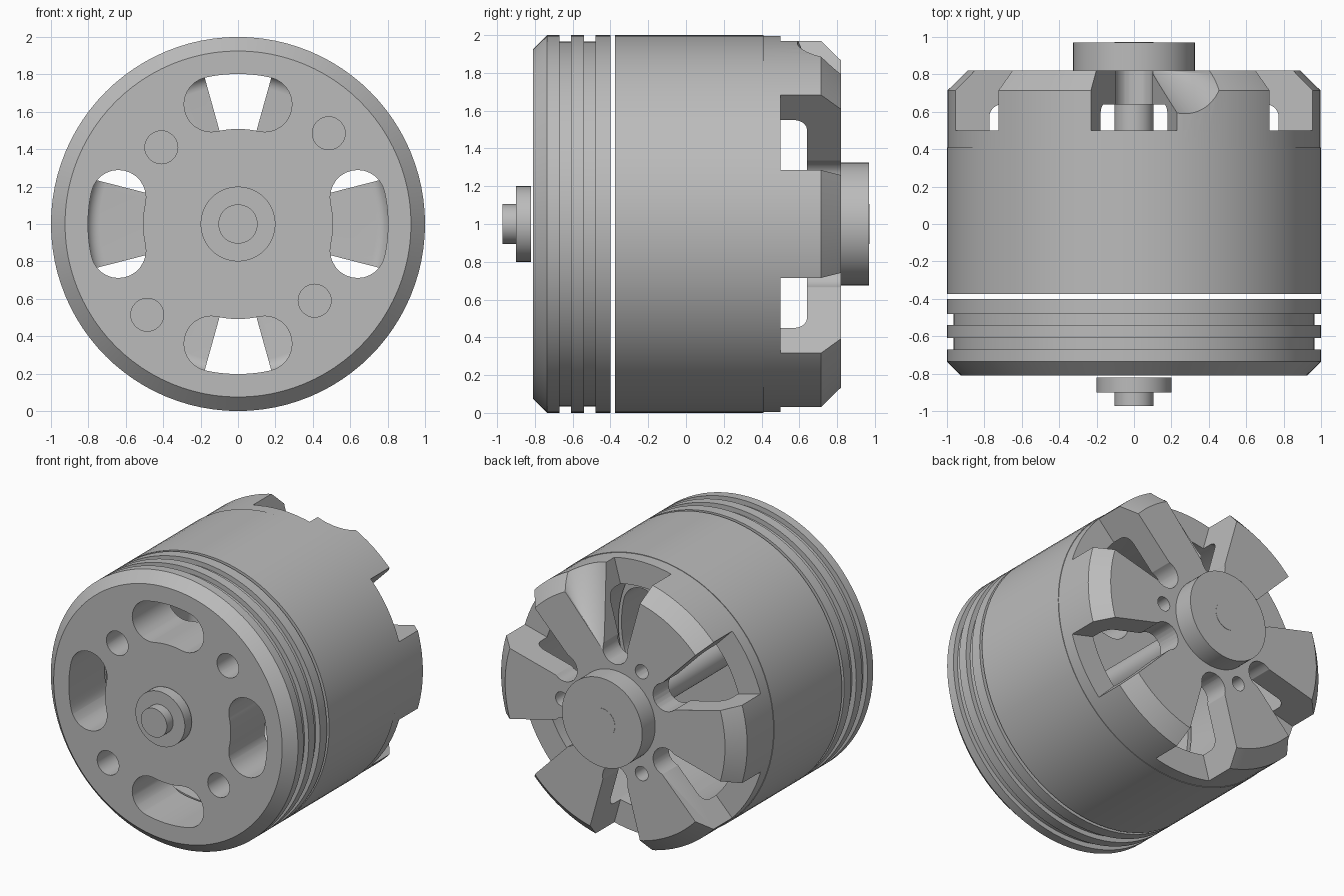
import bpy, bmesh, math
from mathutils import Matrix, Vector

if "Cube" in bpy.data.objects:
    bpy.data.objects.remove(bpy.data.objects["Cube"], do_unlink=True)

SEGMENTS = 96
metal = bpy.data.materials.new("grey metal")
metal.use_nodes = True
metal.diffuse_color = (0.5, 0.5, 0.5, 1)
metal.node_tree.nodes["Principled BSDF"].inputs["Base Color"].default_value = (0.5, 0.5, 0.5, 1)


def finish(bm, name):
    bmesh.ops.recalc_face_normals(bm, faces=bm.faces)
    mesh = bpy.data.meshes.new(name)
    bm.to_mesh(mesh)
    bm.free()
    mesh.materials.append(metal)
    obj = bpy.data.objects.new(name, mesh)
    bpy.context.collection.objects.link(obj)
    return obj


def lathe(name, profile, steps=SEGMENTS):
    """Revolve a closed (radius, y) profile round the y axis."""
    bm = bmesh.new()
    verts = [bm.verts.new((r, y, 0)) for r, y in profile]
    edges = [bm.edges.new((v, verts[i - 1])) for i, v in enumerate(verts)
             if verts[i - 1].co.x + v.co.x > 0]
    bmesh.ops.spin(bm, geom=verts + edges, cent=(0, 0, 0), axis=(0, 1, 0),
                   angle=math.tau, steps=steps, use_duplicate=False)
    bmesh.ops.remove_doubles(bm, verts=bm.verts, dist=0.0001)
    return finish(bm, name)


def cylinder(name, radius, y0, y1, steps=SEGMENTS):
    return lathe(name, [(0, y0), (radius, y0), (radius, y1), (0, y1)], steps)


def prism(name, outline, y0, y1, turn=0):
    """Extrude an (x, z) outline along y, turned round the y axis."""
    bm = bmesh.new()
    face = bm.faces.new([bm.verts.new((x, y0, z)) for x, z in outline])
    top = bmesh.ops.extrude_face_region(bm, geom=[face])["geom"]
    bmesh.ops.translate(bm, vec=(0, y1 - y0, 0),
                        verts=[v for v in top if isinstance(v, bmesh.types.BMVert)])
    bmesh.ops.transform(bm, matrix=Matrix.Rotation(turn, 4, 'Y'), verts=bm.verts)
    return finish(bm, name)


def arc(cx, cz, radius, start, end, n=14):
    angles = [math.radians(start + (end - start) * i / n) for i in range(n + 1)]
    return [(cx + radius * math.cos(a), cz + radius * math.sin(a)) for a in angles]


def cut(target, cutter):
    mod = target.modifiers.new("cut", 'BOOLEAN')
    mod.operation, mod.solver, mod.object = 'DIFFERENCE', 'EXACT', cutter
    bpy.ops.object.select_all(action='DESELECT')
    bpy.context.view_layer.objects.active = target
    target.select_set(True)
    bpy.ops.object.modifier_apply(modifier=mod.name)
    bpy.data.objects.remove(cutter, do_unlink=True)


# Front base with chamfer and two ring grooves
base_profile = [(0, -0.81), (0.925, -0.81), (1, -0.735)]
for groove in (-0.67, -0.54):
    base_profile += [(1, groove), (0.965, groove), (0.965, groove + 0.06), (1, groove + 0.06)]
base_profile += [(1, -0.4), (0, -0.4)]
base = lathe("front_base", base_profile)

# Kidney slots through the base
half = 12.5
a = math.radians(90 - half)
mid, cap = 0.655, 0.147
ex, ez = mid * math.cos(a), mid * math.sin(a)
kidney = arc(0, 0, mid + cap, 90 - half, 90 + half)
kidney += arc(-ex, ez, cap, 90 + half, 270 + half)[1:]
kidney += arc(0, 0, mid - cap, 90 + half, 90 - half)[1:]
kidney += arc(ex, ez, cap, -90 - half, 90 - half)[1:-1]
for i in range(4):
    cut(base, prism("slot_cutter", kidney, -1, -0.2, i * math.pi / 2))

# Blind screw holes in the base
for x, z in ((0.485, 0.485), (-0.485, -0.485), (0.41, -0.41), (-0.41, 0.41)):
    hole = cylinder("screw_cutter", 0.088, -1, -0.5, 32)
    hole.data.transform(Matrix.Translation((x, 0, z)))
    cut(base, hole)

# Rotating bell: a hollow cup with a filleted inner corner
bell_profile = [(0.81, -0.375), (1, -0.375), (1, 0.41), (0.996, 0.41), (0.996, 0.715),
                (0.89, 0.82), (0, 0.82), (0, 0.64)]
bell_profile += arc(0.74, 0.57, 0.07, 90, 0, 6)
bell = lathe("bell", bell_profile)

# Six tapered openings that run out through the rim
spread = math.atan(0.26)
apex, centre = 0.067, 0.472
r_end = (centre - apex) * math.sin(spread)
deg = math.degrees(spread)
opening = arc(0, centre, r_end, 180 - deg, 360 + deg)
opening += [(0.26 * (1.2 - apex), 1.2), (-0.26 * (1.2 - apex), 1.2)]
for i in range(6):
    cut(bell, prism("opening_cutter", opening, 0.5, 1, i * math.pi / 3))

# Small holes near the hub on every second spoke
for i in range(3):
    turn = i * math.tau / 3
    hole = cylinder("vent_cutter", 0.052, 0.5, 1, 24)
    hole.data.transform(Matrix.Translation((0.43 * math.cos(turn), 0, 0.43 * math.sin(turn))))
    cut(bell, hole)

# Conical scoop beside the top opening
length = 0.8
direction = Vector((0.33, 0, 1)).normalized()
bpy.ops.mesh.primitive_cone_add(vertices=64, radius1=0, radius2=0.43 * length, depth=length,
                                location=Vector((0.1, 0.82, 0.45)) + direction * length / 2,
                                rotation=(0, math.atan(0.33), 0))
scoop = bpy.context.object
scoop.data.materials.append(metal)
cut(bell, scoop)

# Hub, shaft and front boss
parts = [base, bell,
         cylinder("rear_hub", 0.325, 0.8, 0.97),
         cylinder("shaft", 0.105, -0.375, 0.972, 48),
         cylinder("front_collar", 0.2, -0.82, -0.9, 64),
         cylinder("front_pin", 0.105, -0.82, -0.972, 48)]

# Stand on the ground and smooth the round faces
bpy.ops.object.select_all(action='DESELECT')
for part in parts:
    part.location.z = 1
    part.select_set(True)
bpy.context.view_layer.objects.active = bell
bpy.ops.object.shade_smooth_by_angle(angle=math.radians(25))
